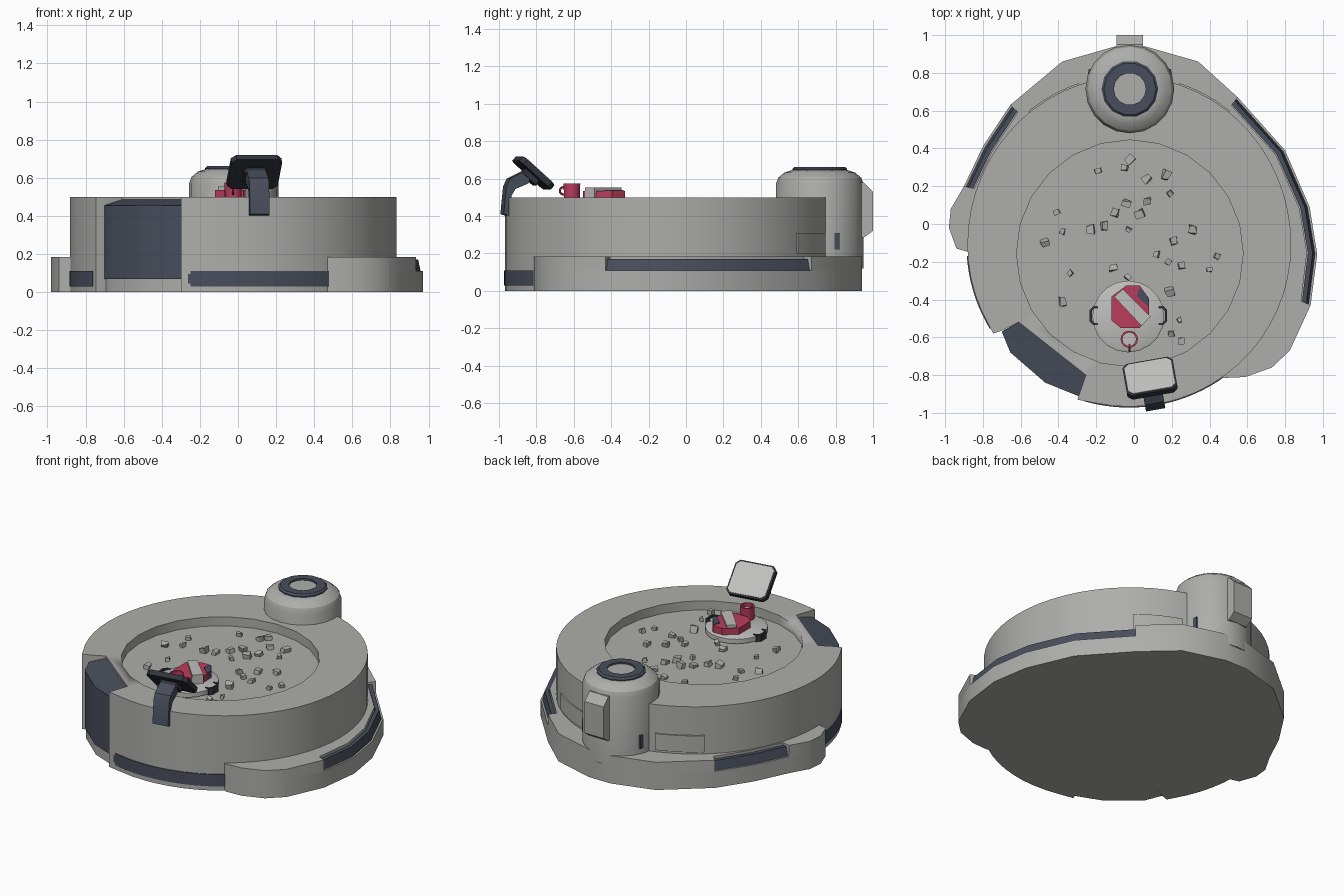
import bpy, bmesh, math, random
from mathutils import Matrix, Vector

if "Cube" in bpy.data.objects:
    bpy.data.objects.remove(bpy.data.objects["Cube"])

random.seed(4)


def material(name, rgb):
    m = bpy.data.materials.new(name)
    m.diffuse_color = (*rgb, 1)
    m.use_nodes = True
    m.node_tree.nodes["Principled BSDF"].inputs["Base Color"].default_value = m.diffuse_color
    return m


GREY = material("warm grey", (0.42, 0.42, 0.405))
BLUE = material("slate blue", (0.066, 0.076, 0.107))
DARK = material("dark slate", (0.032, 0.035, 0.048))
RED = material("raspberry red", (0.50, 0.045, 0.11))
PALE = material("pale grey", (0.52, 0.52, 0.51))


def finish(name, bm, mat, matrix=None, smooth=True):
    bmesh.ops.recalc_face_normals(bm, faces=bm.faces)
    if matrix:
        bm.transform(matrix)
    me = bpy.data.meshes.new(name)
    bm.to_mesh(me)
    bm.free()
    me.materials.append(mat)
    ob = bpy.data.objects.new(name, me)
    bpy.context.collection.objects.link(ob)
    if smooth:
        bpy.ops.object.select_all(action='DESELECT')
        bpy.context.view_layer.objects.active = ob
        ob.select_set(True)
        bpy.ops.object.shade_smooth_by_angle(angle=math.radians(28))
    return ob


def loft(name, rings, mat, caps=True, loop=False, matrix=None):
    """Skin a list of closed point rings."""
    bm = bmesh.new()
    vs = [[bm.verts.new(p) for p in r] for r in rings]
    n = len(vs[0])
    pairs = list(zip(vs, vs[1:])) + ([(vs[-1], vs[0])] if loop else [])
    for a, b in pairs:
        for i in range(n):
            j = (i + 1) % n
            bm.faces.new((a[i], a[j], b[j], b[i]))
    if caps and not loop:
        bm.faces.new(vs[0])
        bm.faces.new(vs[-1])
    return finish(name, bm, mat, matrix)


def prism(name, pts, z0, z1, mat, matrix=None):
    return loft(name, [[(x, y, z) for x, y in pts] for z in (z0, z1)], mat, matrix=matrix)


def circle(cx, cy, r, n):
    return [(cx + r * math.cos(2 * math.pi * i / n), cy + r * math.sin(2 * math.pi * i / n))
            for i in range(n)]


def lathe(name, profile, cx, cy, n, mat, loop=False):
    rings = [[(x, y, z) for x, y in circle(cx, cy, r, n)] for r, z in profile]
    return loft(name, rings, mat, loop=loop)


def shift(p, d, c=(0, 0)):
    """Move a plan point outward from c by d."""
    v = Vector(p) - Vector(c)
    v = Vector(c) + v * (1 + d / v.length)
    return (v.x, v.y)


def sweep(name, path, section, mat, c=(0, 0)):
    """Carry a (radial offset, height) section along a plan path."""
    return loft(name, [[(*shift(p, d, c), z) for d, z in section] for p in path], mat)


# base plinth: full lower layer, upper layer stepped back behind the side strips
right_run = [(.935, -.43), (.97, -.16), (.93, .09), (.80, .39), (.55, .67)]
left_run = [(-.655, .63), (-.80, .41), (-.90, .20)]
back = [(.34, .86), (.06, .94), (-.10, .94), (-.38, .86)]
front_right = [(.48, -.815), (.59, -.81), (.73, -.76), (.825, -.67)]
left_end = [(-.97, .08), (-.98, -.02), (-.94, -.13), (-.87, -.15)]


def stepped(run):
    return [run[0]] + [shift(p, -.055) for p in run] + [run[-1]]


prism("base_lower", front_right + right_run + back + left_run + left_end, 0, .11, GREY)
prism("base_upper", front_right + stepped(right_run) + back + stepped(left_run) + left_end,
      .11, .185, GREY)
for side, run in (("right", right_run), ("left", left_run)):
    sweep(side + "_side_strip", run, [(-.05, .11), (-.012, .11), (-.025, .17), (-.05, .17)], BLUE)

# main drum with a notch at the front left
C = (-.025, -.11)


def drum_point(deg, r=.857):
    a = math.radians(deg)
    s = math.sin(a)
    return (C[0] + r * math.cos(a), C[1] + r * s * (1.04 if s > 0 else 1))


notch = [(-.745, -.58), (-.70, -.565), (-.61, -.52), (-.255, -.80), (-.30, -.93)]
outline = ([drum_point(a) for a in range(0, 211, 6)] + notch
           + [drum_point(a) for a in range(258, 360, 6)])
drum = prism("drum", outline, 0, .5, GREY)

# round pit sunk in the drum top
cutter = prism("pit_cutter", circle(-.022, -.155, .6, 24), .44, .7, GREY)
mod = drum.modifiers.new("pit", 'BOOLEAN')
mod.object, mod.operation, mod.solver = cutter, 'DIFFERENCE', 'EXACT'
bpy.context.view_layer.objects.active = drum
bpy.ops.object.modifier_apply(modifier="pit")
bpy.data.objects.remove(cutter)

# notch panel with a sloping top, on a grey foot
panel = [(-.70, -.57), (-.61, -.52), (-.255, -.80), (-.285, -.915), (-.47, -.84), (-.655, -.68)]
ob = prism("notch_panel", panel, .07, .455, BLUE)
for v in ob.data.vertices:
    if v.co.z > .4 and v.index % 6 in (1, 2):
        v.co.z = .485
prism("notch_foot", [shift(p, -.008) for p in panel], 0, .07, GREY)

# low painted strips and rear side plates on the drum wall
def wall_strip(name, a0, a1, z0, z1, mat, d=.005):
    n = max(2, int((a1 - a0) / 3))
    path = [drum_point(a0 + (a1 - a0) * i / n) for i in range(n + 1)]
    sweep(name, path, [(-.01, z0), (d, z0), (d, z1), (-.01, z1)], mat, C)


wall_strip("front_strip", 255, 306, .03, .11, BLUE)
wall_strip("front_strip_tip", 254, 255, .045, .095, BLUE)
wall_strip("left_strip", 184, 211, .03, .11, BLUE)
wall_strip("right_rear_plate", 52, 72, .20, .31, GREY, .008)
wall_strip("left_rear_plate", 108, 128, .20, .31, GREY, .008)

# rear tower with ringed cap
T = (-.022, .715)
lathe("tower", [(.235, .12), (.235, .57), (.222, .605), (.19, .632), (.15, .645)], *T, 20, GREY)
lathe("tower_ring", [(.085, .64), (.15, .64), (.15, .652), (.138, .663), (.085, .663)],
      *T, 14, BLUE, loop=True)
lathe("tower_cap", [(.09, .63), (.09, .652)], *T, 14, GREY)
for s in (-1, 1):
    prism("tower_slot", [(T[0] + s * x, y) for x, y in
                         ((.19, .795), (.222, .795), (.217, .82), (.19, .82))], .22, .31, BLUE)

# box on the back of the tower, its side outline extruded across x
YZ = Matrix(((0, 0, 1, 0), (1, 0, 0, 0), (0, 1, 0, 0), (0, 0, 0, 1)))
prism("tower_back_box", [(.90, .58), (.95, .58), (1.0, .53), (1.0, .32), (.95, .285), (.90, .285)],
      -.092, .048, GREY, YZ)

# round tray with grips
lathe("tray", [(.16, .44), (.19, .455), (.19, .485), (.175, .492)], -.03, -.49, 20, PALE)
for s in (-1, 1):
    grip = [(.16, -.05), (.185, -.05), (.205, -.03), (.205, .03), (.185, .05), (.16, .05),
            (.16, .038), (.18, .038), (.193, .025), (.193, -.025), (.18, -.038), (.16, -.038)]
    prism("tray_grip", [(-.03 + s * x, -.485 + y) for x, y in grip], .45, .495, DARK)

# wrapped red parcel with diagonal band and dark corner
prism("parcel", [(-.04, -.325), (.03, -.325), (.08, -.395), (.08, -.49), (.03, -.55),
                 (-.07, -.55), (-.12, -.51), (-.12, -.385)], .49, .535, RED)
prism("parcel_band", [(-.105, -.385), (-.06, -.345), (.088, -.49), (.04, -.54)], .49, .553, PALE)
prism("parcel_corner", [(.03, -.335), (.08, -.395), (.08, -.44), (.015, -.38)], .50, .54, BLUE)

# mug
M = (-.025, -.61)
lathe("mug", [(.036, .49), (.036, .575), (.046, .575), (.043, .49)], *M, 14, RED, loop=True)
lathe("mug_fill", [(.038, .488), (.038, .55)], *M, 14, PALE)
bpy.ops.mesh.primitive_torus_add(location=(M[0], M[1] - .045, .535), rotation=(0, math.pi / 2, 0),
                                 major_radius=.02, minor_radius=.006,
                                 major_segments=10, minor_segments=6)
bpy.context.object.name = "mug_handle"
bpy.context.object.data.materials.append(RED)

# tilted screen on a bent arm
turn = Matrix.Translation((.1, -.9, 0)) @ Matrix.Rotation(math.radians(10), 4, 'Z')


def plate(w, h, c):
    half = [(w - c, -h), (w, c - h), (w, h - c), (w - c, h)]
    return half + [(-x, -y) for x, y in half]


tilt = turn @ Matrix.Translation((0, .085, .63)) @ Matrix.Rotation(math.radians(-42), 4, 'X')
prism("screen_body", plate(.135, .115, .025), -.016, .016, DARK, tilt)
prism("screen_face", plate(.125, .105, .022), .012, .02, PALE, tilt)
prism("screen_mount", plate(.06, .05, .01), -.045, -.01, DARK, tilt)
arm = [(.06, .61), (.03, .64), (-.05, .60), (-.07, .56), (-.085, .41), (-.05, .40),
       (-.042, .51), (-.02, .545), (.05, .575)]
prism("screen_arm", arm, -.052, .052, BLUE, turn @ YZ)

# loose stones on the pit floor
spots = [(-.19, .28), (-.05, .30), (-.02, .34), (.07, .24), (.17, .26), (.19, .16), (-.04, .11),
         (.07, .12), (-.41, .06), (-.10, .06), (.03, .05), (-.38, -.04), (-.16, -.01), (-.03, -.03),
         (-.23, -.03), (.31, -.03), (.21, -.09), (-.47, -.10), (-.34, -.26), (-.11, -.23),
         (.12, -.16), (.18, -.20), (.25, -.22), (.40, -.24), (.44, -.17), (-.03, -.28),
         (-.38, -.41), (.19, -.36), (.24, -.51), (.20, -.58), (.25, -.62)]
bm = bmesh.new()
for x, y in spots:
    r = random.uniform(.026, .048)
    rot = Matrix.Rotation(random.uniform(0, 3), 4, 'Z') @ Matrix.Rotation(random.uniform(-.3, .3), 4, 'X')
    size = Matrix.Diagonal((r, r * random.uniform(.7, 1), r * random.uniform(.7, 1), 1))
    stone = bmesh.ops.create_cube(bm, size=1, matrix=Matrix.Translation((x, y, .45)) @ rot @ size)
    for v in stone["verts"]:
        v.co += Vector([random.uniform(-.15, .15) * r for _ in range(3)])
finish("stones", bm, GREY, smooth=False)
